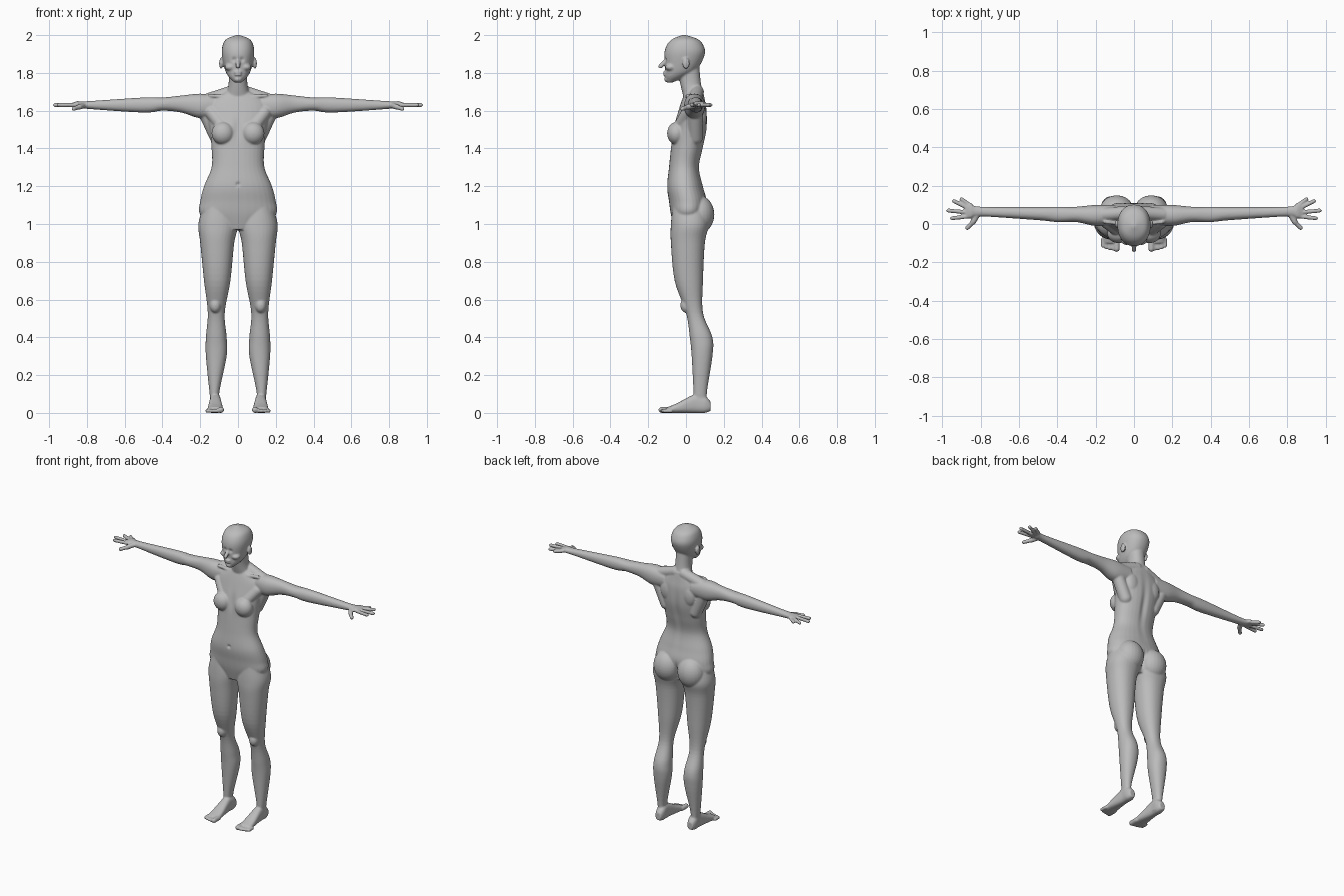
import bpy, bmesh, math
from mathutils import Matrix, Vector

default_cube = bpy.data.objects.get("Cube")
if default_cube:
    bpy.data.objects.remove(default_cube, do_unlink=True)

grey = (.5, .5, .5, 1)
skin = bpy.data.materials.new("grey_skin")
skin.use_nodes = True
skin.diffuse_color = grey
skin.node_tree.nodes["Principled BSDF"].inputs["Base Color"].default_value = grey


def catmull_rom(before, start, end, after, t):
    """Smooth interpolation of one value between start and end."""
    slope_in, slope_out = (end - before) / 2, (after - start) / 2
    ease = t * t * (3 - 2 * t)
    return (start + (end - start) * ease
            + slope_in * t * (1 - t) ** 2 - slope_out * t * t * (1 - t))


def smooth_sections(sections, steps=6):
    """Insert rounded in-between sections."""
    padded = [sections[0], *sections, sections[-1]]
    for group in zip(padded, padded[1:], padded[2:], padded[3:]):
        for step in range(steps):
            yield [catmull_rom(*values, step / steps) for values in zip(*group)]
    yield sections[-1]


def rounded(low, high, wave, power):
    """Point on a superellipse between two extents."""
    swing = math.copysign(abs(wave) ** (2 / power), wave)
    return (low + high) / 2 + (high - low) / 2 * swing


def loft(bm, sections, axis="Z", power=2.2, sides=32):
    """Skin sections of (position, low a, high a, low b, high b) along an axis."""
    rings = []
    for place, a_low, a_high, b_low, b_high in smooth_sections(sections):
        ring = []
        for k in range(sides):
            angle = math.tau * k / sides
            a = rounded(a_low, a_high, math.cos(angle), power)
            b = rounded(b_low, b_high, math.sin(angle), power)
            point = {"X": (place, a, b), "Y": (a, place, b), "Z": (a, b, place)}[axis]
            ring.append(bm.verts.new(point))
        rings.append(ring)
    faces = [bm.faces.new(rings[0]), bm.faces.new(rings[-1])]
    for lower, upper in zip(rings, rings[1:]):
        for k in range(sides):
            faces.append(bm.faces.new((lower[k - 1], lower[k], upper[k], upper[k - 1])))
    bmesh.ops.recalc_face_normals(bm, faces=faces)


def symmetric(sections):
    """Turn (position, half width, back, front) into full sections."""
    return [(place, -half, half, front, back) for place, half, front, back in sections]


def blob(bm, centre, radii):
    matrix = Matrix.Translation(centre) @ Matrix.Diagonal(radii).to_4x4()
    bmesh.ops.create_uvsphere(bm, u_segments=24, v_segments=16, radius=1, matrix=matrix)


def capsule(bm, start, end, radius):
    start, end = Vector(start), Vector(end)
    axis = end - start
    turn = axis.to_track_quat("Z", "Y").to_matrix().to_4x4()
    bmesh.ops.create_cone(bm, cap_ends=True, segments=24, radius1=radius, radius2=radius,
                          depth=axis.length, matrix=Matrix.Translation((start + end) / 2) @ turn)
    for point in (start, end):
        blob(bm, point, (radius, radius, radius))


def build_leg(bm):
    loft(bm, [(1.1, .03, .18, -.07, .1), (1, 0, .21, -.08, .12), (.9, .02, .2, -.08, .1),
              (.7, .04, .18, -.06, .09), (.53, .07, .16, 0, .09), (.4, .06, .17, .02, .14),
              (.3, .06, .17, .03, .14), (.1, .1, .15, .04, .11), (.02, .09, .14, .04, .12)])
    # kneecap
    blob(bm, (.12, 0, .57), (.03, .03, .04))
    # foot
    loft(bm, [(.13, .1, .14, .01, .06), (.1, .09, .15, 0, .09), (.05, .09, .15, 0, .1),
              (-.05, .08, .16, 0, .05), (-.1, .08, .16, 0, .03)], axis="Y", power=2.6)
    # toes
    for toe in range(5):
        radius = .011 if toe else .016
        x = .09 + .018 * toe
        capsule(bm, (x, -.08, radius), (x, -.13 + .001 * toe * toe, radius), radius)


def build_arm(bm):
    loft(bm, [(.1, 0, .1, 1.57, 1.68), (.2, -.01, .1, 1.56, 1.69), (.3, .01, .09, 1.59, 1.68),
              (.4, .01, .09, 1.6, 1.67), (.5, .02, .09, 1.59, 1.67), (.8, .04, .09, 1.61, 1.65),
              (.85, .03, .11, 1.62, 1.65), (.88, .03, .11, 1.62, 1.64)], axis="X")
    # fingers
    for knuckle_y, tip_x, tip_y in ((.1, .9, .13), (.08, .94, .12), (.06, .97, .07), (.04, .95, .03)):
        capsule(bm, (.86, knuckle_y, 1.63), (tip_x, tip_y, 1.63), .011)
    # thumb
    thumb_joint = (.84, .01, 1.62)
    capsule(bm, (.81, .06, 1.63), thumb_joint, .015)
    capsule(bm, thumb_joint, (.87, -.02, 1.61), .012)


def build_side_muscles(bm):
    # shoulder slope, flank, collarbone, chest edge
    capsule(bm, (.03, .06, 1.7), (.15, .05, 1.66), .035)
    capsule(bm, (.11, .05, 1.46), (.17, .05, 1.59), .04)
    capsule(bm, (.02, 0, 1.67), (.15, .01, 1.68), .01)
    capsule(bm, (.07, -.04, 1.5), (.14, .01, 1.59), .035)
    # shoulder blade, breast, buttock
    blob(bm, (.08, .08, 1.57), (.05, .03, .07))
    blob(bm, (.08, -.05, 1.48), (.06, .05, .06))
    blob(bm, (.09, .07, 1.05), (.09, .08, .1))


def build_side_face(bm):
    # ear, eye, cheek
    blob(bm, (.09, 0, 1.85), (.01, .02, .03))
    blob(bm, (.03, -.09, 1.87), (.016, .016, .01))
    blob(bm, (.04, -.08, 1.83), (.03, .03, .02))


def mirror_across_centre(bm):
    copied = bmesh.ops.duplicate(bm, geom=bm.verts[:] + bm.edges[:] + bm.faces[:])["geom"]
    verts = [item for item in copied if isinstance(item, bmesh.types.BMVert)]
    faces = [item for item in copied if isinstance(item, bmesh.types.BMFace)]
    bmesh.ops.scale(bm, vec=(-1, 1, 1), verts=verts)
    bmesh.ops.reverse_faces(bm, faces=faces)


def build_torso_and_head(bm):
    # torso
    loft(bm, symmetric([(.97, .1, -.06, .07), (1.05, .2, -.08, .1), (1.12, .2, -.09, .11),
                        (1.2, .18, -.1, .09), (1.3, .14, -.09, .07), (1.4, .14, -.08, .09),
                        (1.5, .15, -.07, .11), (1.6, .17, -.04, .11), (1.66, .14, -.02, .1),
                        (1.71, .05, 0, .09)]))
    # neck
    loft(bm, symmetric([(1.66, .07, -.01, .1), (1.74, .05, -.03, .08), (1.84, .05, -.05, .07)]))
    # head
    loft(bm, symmetric([(1.75, .02, -.1, -.07), (1.78, .05, -.11, 0), (1.82, .07, -.11, .06),
                        (1.9, .086, -.115, .1), (1.95, .08, -.1, .09), (1.98, .06, -.07, .06),
                        (2, .01, -.02, 0)]))
    # nose, lips, chin
    capsule(bm, (0, -.1, 1.87), (0, -.135, 1.835), .012)
    blob(bm, (0, -.112, 1.803), (.022, .01, .006))
    blob(bm, (0, -.112, 1.79), (.02, .01, .006))
    blob(bm, (0, -.1, 1.766), (.02, .016, .015))


def press(mesh, centre, reach, depth):
    """Push the skin along y around a spot on both sides."""
    for vertex in mesh.vertices:
        spot = (abs(vertex.co.x), vertex.co.y, vertex.co.z)
        distance = sum(((a - b) / r) ** 2 for a, b, r in zip(spot, centre, reach))
        vertex.co.y += depth * math.exp(-distance)


bm = bmesh.new()
for build_side in (build_leg, build_arm, build_side_muscles, build_side_face):
    build_side(bm)
mirror_across_centre(bm)
build_torso_and_head(bm)
parts = bpy.data.meshes.new("body_parts")
bm.to_mesh(parts)
bm.free()
body = bpy.data.objects.new("body", parts)
bpy.context.scene.collection.objects.link(body)

# fuse the parts into one soft skin
fuse = body.modifiers.new("fuse", "REMESH")
fuse.mode = "VOXEL"
fuse.voxel_size = .005
soften = body.modifiers.new("soften", "SMOOTH")
soften.iterations = 6
depsgraph = bpy.context.evaluated_depsgraph_get()
skin_mesh = bpy.data.meshes.new_from_object(body.evaluated_get(depsgraph))
body.modifiers.clear()
body.data = skin_mesh
bpy.data.meshes.remove(parts)
skin_mesh.name = "body"

# inner eyes, navel, breastbone, spine, cleft
press(skin_mesh, centre=(.02, -.11, 1.87), reach=(.012, .03, .012), depth=.008)
press(skin_mesh, centre=(0, -.09, 1.21), reach=(.01, .03, .01), depth=.01)
press(skin_mesh, centre=(0, -.07, 1.5), reach=(.02, .05, .06), depth=.008)
press(skin_mesh, centre=(0, .1, 1.42), reach=(.02, .04, .16), depth=-.01)
press(skin_mesh, centre=(0, .12, 1.03), reach=(.01, .05, .05), depth=-.02)

skin_mesh.materials.clear()
skin_mesh.materials.append(skin)
for face in skin_mesh.polygons:
    face.use_smooth = True
    face.material_index = 0
